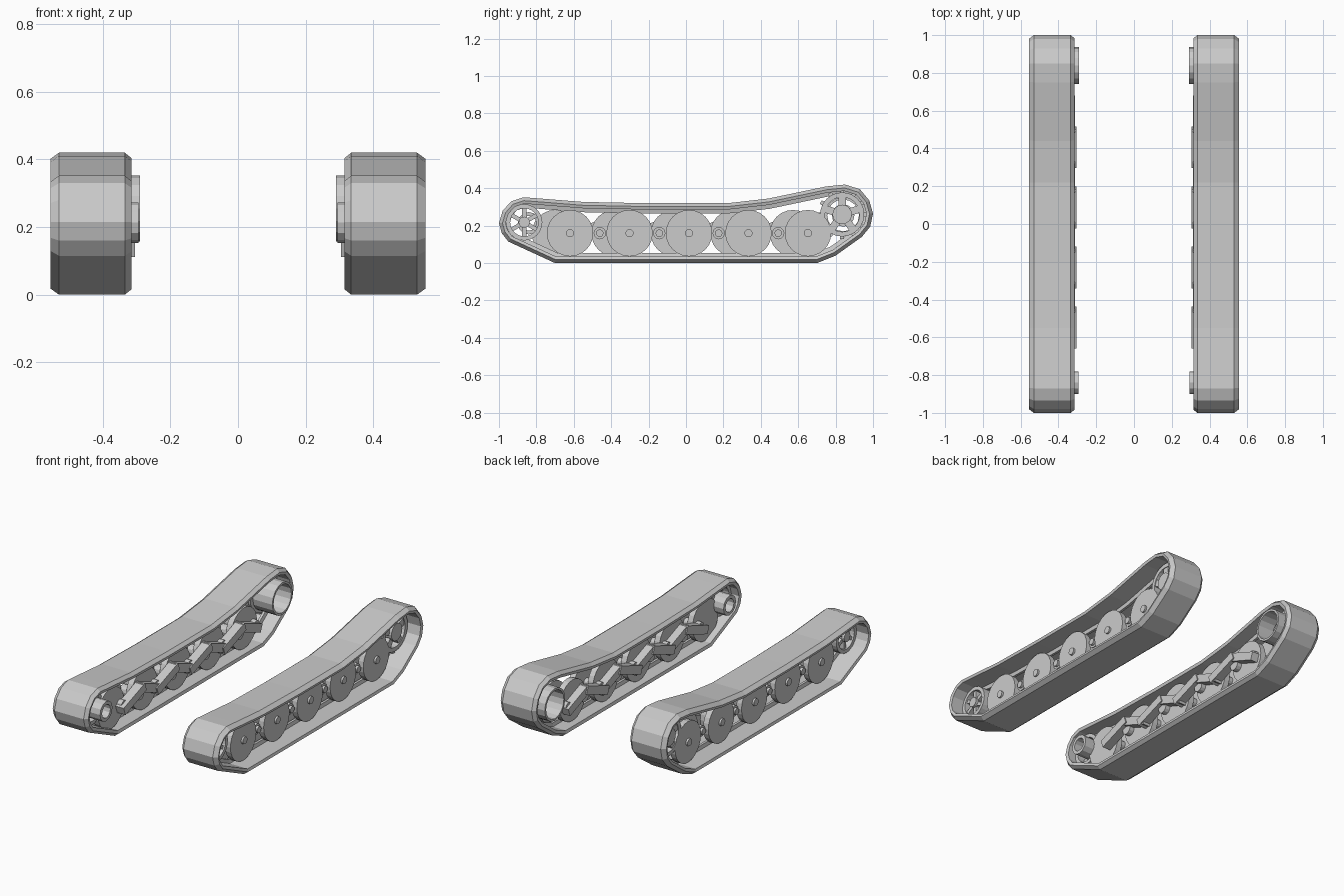
import bpy, bmesh
from math import cos, sin, pi, atan2, hypot
from mathutils import Vector, Matrix

cube = bpy.data.objects.get("Cube")
if cube:
    bpy.data.objects.remove(cube)


def finish(bm, name):
    """Turn a bmesh into an object mirrored to the other track."""
    bmesh.ops.recalc_face_normals(bm, faces=bm.faces)
    mesh = bpy.data.meshes.new(name)
    bm.to_mesh(mesh)
    bm.free()
    obj = bpy.data.objects.new(name, mesh)
    bpy.context.collection.objects.link(obj)
    obj.modifiers.new("other_side", 'MIRROR').use_mirror_merge = False
    return obj


def add_disc(bm, y, z, x0, x1, r, sides=24):
    """Cylinder whose axle runs along x."""
    place = Matrix.Translation(((x0 + x1) / 2, y, z)) @ Matrix.Rotation(pi / 2, 4, 'Y')
    bmesh.ops.create_cone(bm, cap_ends=True, segments=sides, radius1=r, radius2=r,
                          depth=x1 - x0, matrix=place)


def add_bar(bm, a, b, x0, x1, width):
    """Box from point a to point b in the side plane."""
    dy, dz = b[0] - a[0], b[1] - a[1]
    place = (Matrix.Translation(((x0 + x1) / 2, (a[0] + b[0]) / 2, (a[1] + b[1]) / 2))
             @ Matrix.Rotation(atan2(dz, dy), 4, 'X')
             @ Matrix.Diagonal((x1 - x0, hypot(dy, dz), width, 1)))
    bmesh.ops.create_cube(bm, size=1, matrix=place)


def bridge(bm, rings):
    """Skin a closed loop of closed rings."""
    for i, ring in enumerate(rings):
        nxt = rings[(i + 1) % len(rings)]
        for j in range(len(ring)):
            k = (j + 1) % len(ring)
            bm.faces.new((ring[j], ring[k], nxt[k], nxt[j]))


def add_ring(bm, y, z, x0, x1, r0, r1, sides=24):
    """Hollow cylinder along x."""
    section = [(x0, r0), (x1, r0), (x1, r1), (x0, r1)]
    rings = []
    for i in range(sides):
        a = 2 * pi * i / sides
        rings.append([bm.verts.new((x, y + r * cos(a), z + r * sin(a))) for x, r in section])
    bridge(bm, rings)


def polar(y, z, r, a):
    return y + r * cos(a), z + r * sin(a)


# Track belt: chamfered section with a guide ridge, swept round the side outline
outline = [(-.7, 0), (-.95, .115), (-.985, .16), (-1, .215), (-.98, .28), (-.935, .33),
           (-.87, .352), (-.79, .346), (-.55, .327), (-.2, .32), (.22, .32), (.44, .345),
           (.75, .41), (.85, .42), (.93, .395), (.98, .335), (1, .265), (.985, .195),
           (.94, .14), (.8, .04), (.7, 0)]
section = [(0, .335), (0, .53), (.018, .555), (.034, .55), (.034, .43), (.055, .425),
           (.055, .41), (.034, .405), (.034, .32), (.016, .315)]
points = [Vector(p) for p in outline]
bm = bmesh.new()
rings = []
for i, p in enumerate(points):
    before = (p - points[i - 1]).normalized()
    after = (points[(i + 1) % len(points)] - p).normalized()
    n1, n2 = Vector((before.y, -before.x)), Vector((after.y, -after.x))
    inward = (n1 + n2) / (1 + n1.dot(n2))
    rings.append([bm.verts.new((x, *(p + inward * d))) for d, x in section])
bridge(bm, rings)
finish(bm, "track_belt")

# Road wheels: outer row with hubs, inner row set back along the track
wheel_z, pitch = .16, .318
wheel_y = [-.62 + pitch * i for i in range(5)]
outer, inner = bmesh.new(), bmesh.new()
for y in wheel_y:
    add_disc(outer, y, wheel_z, .435, .47, .124)
    add_disc(outer, y, wheel_z, .47, .482, .022, 12)
    add_disc(inner, y - .08, wheel_z, .36, .395, .124)
    add_disc(inner, y, wheel_z, .33, .435, .025, 12)
finish(outer, "outer_road_wheels")
finish(inner, "inner_road_wheels")

# Pivots between the wheels
bm = bmesh.new()
for y in wheel_y[:-1]:
    add_disc(bm, y + pitch / 2, wheel_z, .33, .45, .033, 12)
    add_disc(bm, y + pitch / 2, wheel_z, .45, .465, .02, 12)
finish(bm, "suspension_pivots")

# Zigzag swing arms on the inner side
bm = bmesh.new()
for y in wheel_y[:-1]:
    mid = y + pitch / 2
    add_bar(bm, (y - .03, .135), (mid + .015, .21), .305, .36, .05)
    add_bar(bm, (mid - .015, .21), (y + pitch + .02, .135), .312, .365, .05)
finish(bm, "swing_arms")

# Front idler: rim, spokes, hub and inner boss
iy, iz = -.865, .218
bm = bmesh.new()
add_ring(bm, iy, iz, .37, .47, .075, .097)
add_disc(bm, iy, iz, .36, .475, .03, 12)
for i in range(6):
    a = i * pi / 3 + pi / 6
    add_bar(bm, polar(iy, iz, .02, a), polar(iy, iz, .08, a), .41, .46, .022)
add_ring(bm, iy + .025, iz - .005, .295, .41, .04, .06, 12)
finish(bm, "front_idler")

# Rear sprocket: toothed rim, broad spokes, hub and inner drum
sy, sz = .835, .26
bm = bmesh.new()
add_ring(bm, sy, sz, .42, .47, .093, .118)
add_disc(bm, sy, sz, .4, .48, .052, 16)
for i in range(5):
    a = 2 * pi * i / 5 + pi / 2
    add_bar(bm, polar(sy, sz, .04, a), polar(sy, sz, .1, a), .425, .465, .04)
for i in range(12):
    a = pi * i / 6
    add_bar(bm, polar(sy, sz, .11, a), polar(sy, sz, .132, a), .43, .46, .022)
finish(bm, "rear_sprocket")

bm = bmesh.new()
add_ring(bm, sy + .005, sz - .005, .29, .42, .085, .098, 16)
add_disc(bm, sy + .005, sz - .005, .38, .41, .06, 16)
finish(bm, "rear_drum")
